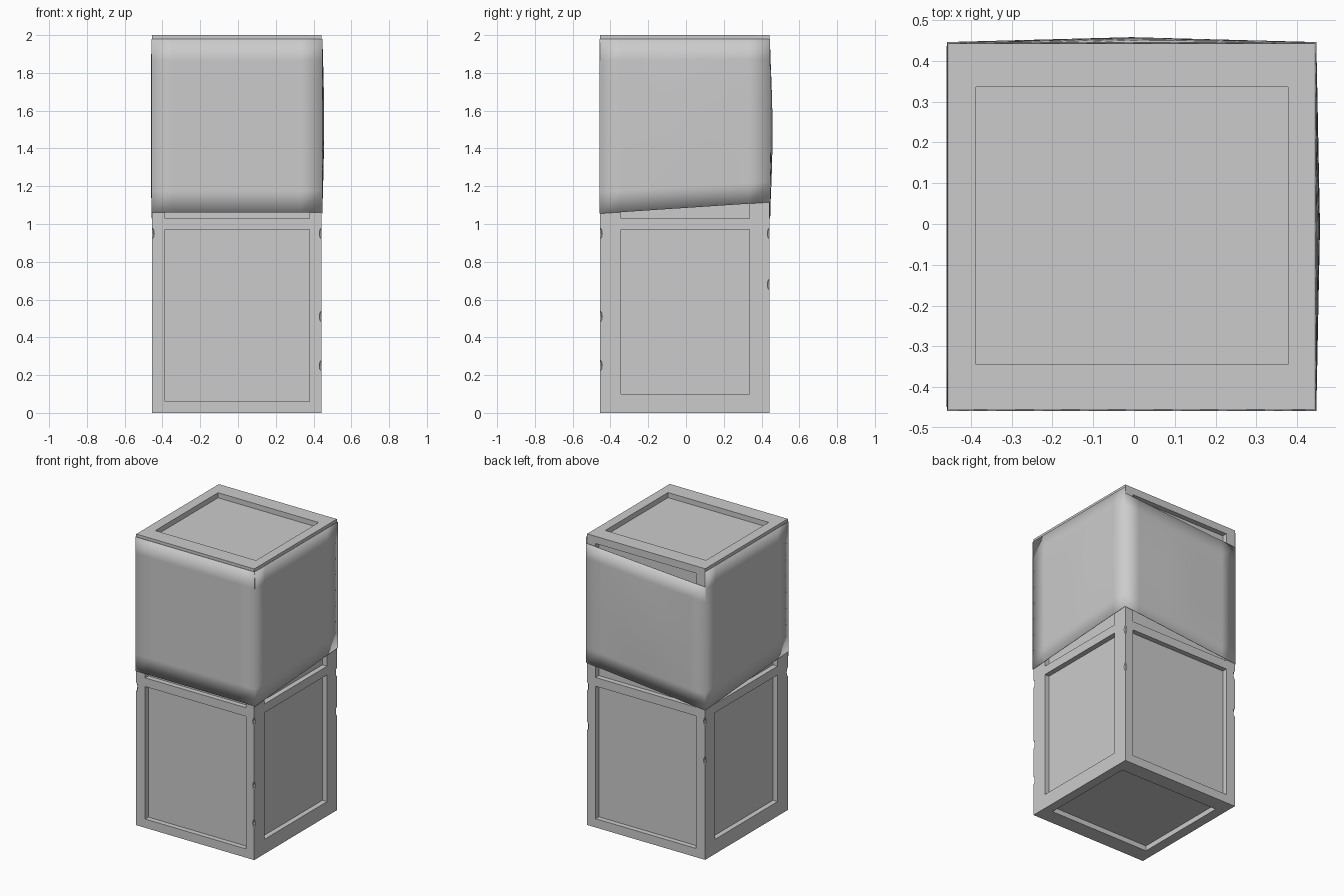
import bpy, bmesh, math
from mathutils import Matrix, Vector

if "Cube" in bpy.data.objects:
    bpy.data.objects.remove(bpy.data.objects["Cube"])

LO, HI = -0.455, 0.442      # crate footprint, same in x and y
DEPTH = 0.035               # depth of the recessed panels


def add_box(bm, x, y, z):
    size = Vector((x[1] - x[0], y[1] - y[0], z[1] - z[0]))
    mid = Vector((sum(x) / 2, sum(y) / 2, sum(z) / 2))
    bmesh.ops.create_cube(bm, size=1, matrix=Matrix.Translation(mid) @ Matrix.Diagonal((*size, 1)))


def finish(bm, name):
    mesh = bpy.data.meshes.new(name)
    bmesh.ops.recalc_face_normals(bm, faces=bm.faces)
    bm.to_mesh(mesh)
    bm.free()
    ob = bpy.data.objects.new(name, mesh)
    bpy.context.collection.objects.link(ob)
    return ob


# Two stacked crates as one body
bm = bmesh.new()
add_box(bm, (LO, HI), (LO, HI), (0, 2))
body = finish(bm, "crate_stack")

# Recess cutters for every crate face
bm = bmesh.new()
px, py = (-0.387, 0.378), (-0.345, 0.336)
for z0, z1 in ((0, 0.97), (1.03, 1.95)):
    base = 0.0 if z0 == 0 else z0
    zf = (0.06 if z0 == 0 else base, z1)
    zs = (0.10 if z0 == 0 else base, z1)
    for a, b in ((LO - 0.1, LO + DEPTH), (HI - DEPTH, HI + 0.1)):
        add_box(bm, px, (a, b), zf)
        add_box(bm, (a, b), py, zs)
for z in ((-0.1, DEPTH), (2 - DEPTH, 2.1)):
    add_box(bm, px, py, z)
# Small chips along the vertical edges
for x, y, zs in ((HI, LO, (0.25, 0.51, 0.95)), (HI, HI, (0.68, 0.95)),
                 (LO, HI, (0.68, 0.95)), (LO, LO, (0.95,))):
    for z in zs:
        m = Matrix.Translation((x, y, z)) @ Matrix.Rotation(math.radians(45), 4, 'Z')
        bmesh.ops.create_uvsphere(bm, u_segments=8, v_segments=4, radius=1,
                                  matrix=m @ Matrix.Diagonal((0.012, 0.012, 0.03, 1)))
cutter = finish(bm, "recess_cutters")
cutter.hide_render = True
cutter.hide_viewport = True
cut = body.modifiers.new("recesses", 'BOOLEAN')
cut.operation = 'DIFFERENCE'
cut.solver = 'EXACT'
cut.object = cutter


# Thin cloth sheets wrapped around the upper crate
def cloth(name, start, end, normal, bottom, top, bulge, n=8):
    bm = bmesh.new()
    rows = []
    for j in range(n + 1):
        v, row = j / n, []
        for i in range(n + 1):
            u = i / n
            z0 = bottom[0] + (bottom[1] - bottom[0]) * u
            z1 = top[0] + (top[1] - top[0]) * u
            p = Vector(start).lerp(Vector(end), u)
            out = bulge * (1 - abs(2 * u - 1)) * math.sin(math.pi * v)
            p += Vector(normal) * out
            row.append(bm.verts.new((p.x, p.y, z0 + (z1 - z0) * v)))
        rows.append(row)
    for a, b in zip(rows, rows[1:]):
        for i in range(n):
            bm.faces.new((a[i], a[i + 1], b[i + 1], b[i]))
    ob = finish(bm, name)
    # Keep each sheet facing outwards
    if ob.data.polygons[0].normal.dot(Vector(normal)) < 0:
        ob.data.flip_normals()
    solid = ob.modifiers.new("thickness", 'SOLIDIFY')
    solid.thickness = 0.003
    solid.offset = -1
    bpy.context.view_layer.objects.active = ob
    ob.select_set(True)
    bpy.ops.object.shade_smooth_by_angle()
    ob.select_set(False)


L, R, F, B = -0.459, 0.447, -0.458, 0.446
cloth("cloth_front", (L, F, 0), (R, F, 0), (0, -1, 0), (1.06, 1.06), (1.98, 1.98), 0.0)
cloth("cloth_right", (R, F, 0), (R, B, 0), (1, 0, 0), (1.055, 1.115), (1.98, 1.98), 0.009)
cloth("cloth_back", (R, B, 0), (L, B, 0), (0, 1, 0), (1.115, 1.03), (1.935, 1.875), 0.012)
cloth("cloth_left", (L, B, 0), (L, F, 0), (-1, 0, 0), (1.03, 1.09), (1.98, 1.98), 0.001)
